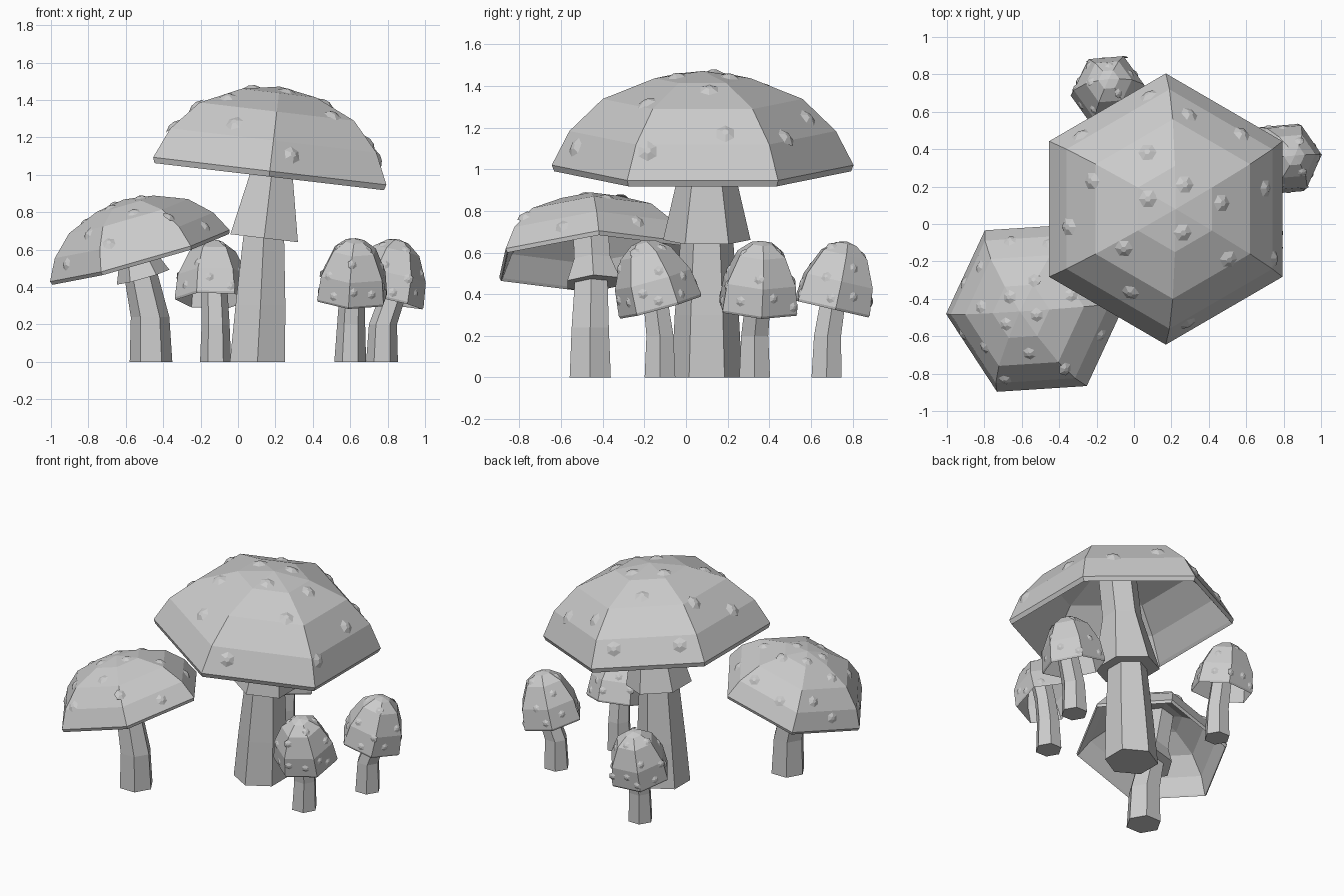
import bpy
import bmesh
from math import cos, sin, radians
from mathutils import Matrix, Vector
from mathutils.bvhtree import BVHTree

cube = bpy.data.objects.get("Cube")
if cube:
    bpy.data.objects.remove(cube, do_unlink=True)

GREY = (0.6, 0.6, 0.6, 1)
grey = bpy.data.materials.new("plain grey")
grey.use_nodes = True
grey.diffuse_color = GREY
grey.node_tree.nodes["Principled BSDF"].inputs["Base Color"].default_value = GREY


def finish(name, bm):
    mesh = bpy.data.meshes.new(name)
    bm.to_mesh(mesh)
    bm.free()
    mesh.materials.append(grey)
    obj = bpy.data.objects.new(name, mesh)
    bpy.context.collection.objects.link(obj)
    return obj


def loft(rings, turn=0):
    """Six-sided skin through rings given as (centre, radius)."""
    bm = bmesh.new()
    loops = []
    for centre, r in rings:
        loops.append([bm.verts.new(Vector(centre) + Vector((r * cos(a), r * sin(a), 0)))
                      for a in (radians(turn + 60 * i) for i in range(6))])
    for low, high in zip(loops, loops[1:]):
        for i in range(6):
            j = (i + 1) % 6
            bm.faces.new((low[i], low[j], high[j], high[i]))
    for end, (_, r) in ((loops[0], rings[0]), (loops[-1], rings[-1])):
        if r > 0:
            bm.faces.new(end)
    bmesh.ops.remove_doubles(bm, verts=bm.verts, dist=0.0001)
    bmesh.ops.recalc_face_normals(bm, faces=bm.faces)
    return bm


# Cap profiles as (radius, height) from rim to crown
WIDE = [(0.725, 0), (0.64, 0.165), (0.48, 0.32), (0.23, 0.42), (0, 0.455)]
ROUND = [(0.2, 0), (0.184, 0.125), (0.122, 0.252), (0.055, 0.302), (0, 0.314)]

# Spots as (azimuth, elevation) seen from the middle of the rim
SPOTS = [(161, 33), (115, 47), (69, 72), (7, 57), (160, 70), (288, 73), (218, 47),
         (244, 25), (318, 40), (79, 25), (46, 18), (280, 9), (12, 22), (335, 12),
         (140, 10), (190, 18), (100, 10)]


def cap(name, profile, scale, frame, turn, lip, spot, spot_turn):
    outer = [(r * scale, h * scale) for r, h in profile]
    inner = [(r * 0.965, h * 0.965 - lip * 0.4) for r, h in outer]
    shell = outer[::-1] + [(outer[0][0] - lip * 0.4, -lip)] + inner
    bm = loft([((0, 0, h), r) for r, h in shell], turn)
    tree = BVHTree.FromBMesh(bm)
    finish(name + "_cap", bm).matrix_world = frame

    # Low raised spots, seated on the cap faces
    dots = bmesh.new()
    for az, el in SPOTS:
        a, e = radians(az + spot_turn), radians(el)
        ray = Vector((cos(a) * cos(e), sin(a) * cos(e), sin(e)))
        hit, normal, _, _ = tree.ray_cast(ray * 3, -ray)
        if hit is None:
            continue
        seat = (Matrix.Translation(hit + normal * spot * 0.12)
                @ normal.to_track_quat('Z', 'Y').to_matrix().to_4x4())
        bmesh.ops.create_cone(dots, cap_ends=True, segments=6, radius1=spot,
                              radius2=spot * 0.3, depth=spot * 0.32, matrix=seat)
    finish(name + "_spots", dots).matrix_world = frame


def mushroom(name, profile, scale, rim, lean, turn, stem, stem_turn, lip, spot,
             spot_turn=0, collar=None):
    axis = Vector((*lean, 1)).normalized()
    frame = Matrix.Translation(rim) @ Vector((0, 0, 1)).rotation_difference(axis).to_matrix().to_4x4()
    cap(name, profile, scale, frame, turn, lip, spot, spot_turn)
    top = profile[-1][1] * scale
    rings = list(stem)
    if collar:
        # Flared collar running up into the cap
        (x, y, z), wide, narrow = collar
        bm = loft([((x, y, z), wide), ((x, y, 0), narrow),
                   ((0, 0, top * 0.88), narrow * 0.95)], stem_turn)
        finish(name + "_collar", bm).matrix_world = frame
    else:
        rings.append((frame @ Vector((0, 0, top * 0.8)), stem[-1][1]))
    finish(name + "_stem", loft(rings, stem_turn))


mushroom("tall", WIDE, 1, (0.17, 0.08, 1.02), (0.118, 0), 30,
         [((0.104, 0.1, 0), 0.17), ((0.12, 0.1, 0.3), 0.154), ((0.14, 0.1, 0.72), 0.122)],
         30, 0.03, 0.054, collar=((0.012, 0.02, -0.36), 0.21, 0.127))

mushroom("leaning", WIDE, 0.69, (-0.525, -0.45, 0.567), (-0.284, -0.06), 4,
         [((-0.465, -0.46, 0), 0.114), ((-0.47, -0.46, 0.24), 0.103), ((-0.522, -0.455, 0.48), 0.09)],
         0, 0.02, 0.04, 60, collar=((-0.014, 0, -0.115), 0.146, 0.1))

mushroom("small_back", ROUND, 1.02, (-0.135, 0.703, 0.34), (0, 0.23), 5,
         [((-0.12, 0.675, 0), 0.083), ((-0.12, 0.68, 0.2), 0.075), ((-0.125, 0.705, 0.36), 0.07)],
         0, 0.012, 0.028, 20)

mushroom("small_left", ROUND, 1.04, (0.79, 0.347, 0.337), (0.22, 0.06), 5,
         [((0.77, 0.33, 0), 0.085), ((0.775, 0.33, 0.2), 0.075), ((0.83, 0.345, 0.36), 0.07)],
         0, 0.012, 0.028, 140)

mushroom("small_front", ROUND, 1.03, (0.61, -0.125, 0.347), (0.05, -0.28), 25,
         [((0.6, -0.125, 0), 0.085), ((0.605, -0.125, 0.2), 0.075), ((0.61, -0.145, 0.36), 0.068)],
         0, 0.012, 0.028, 260)
